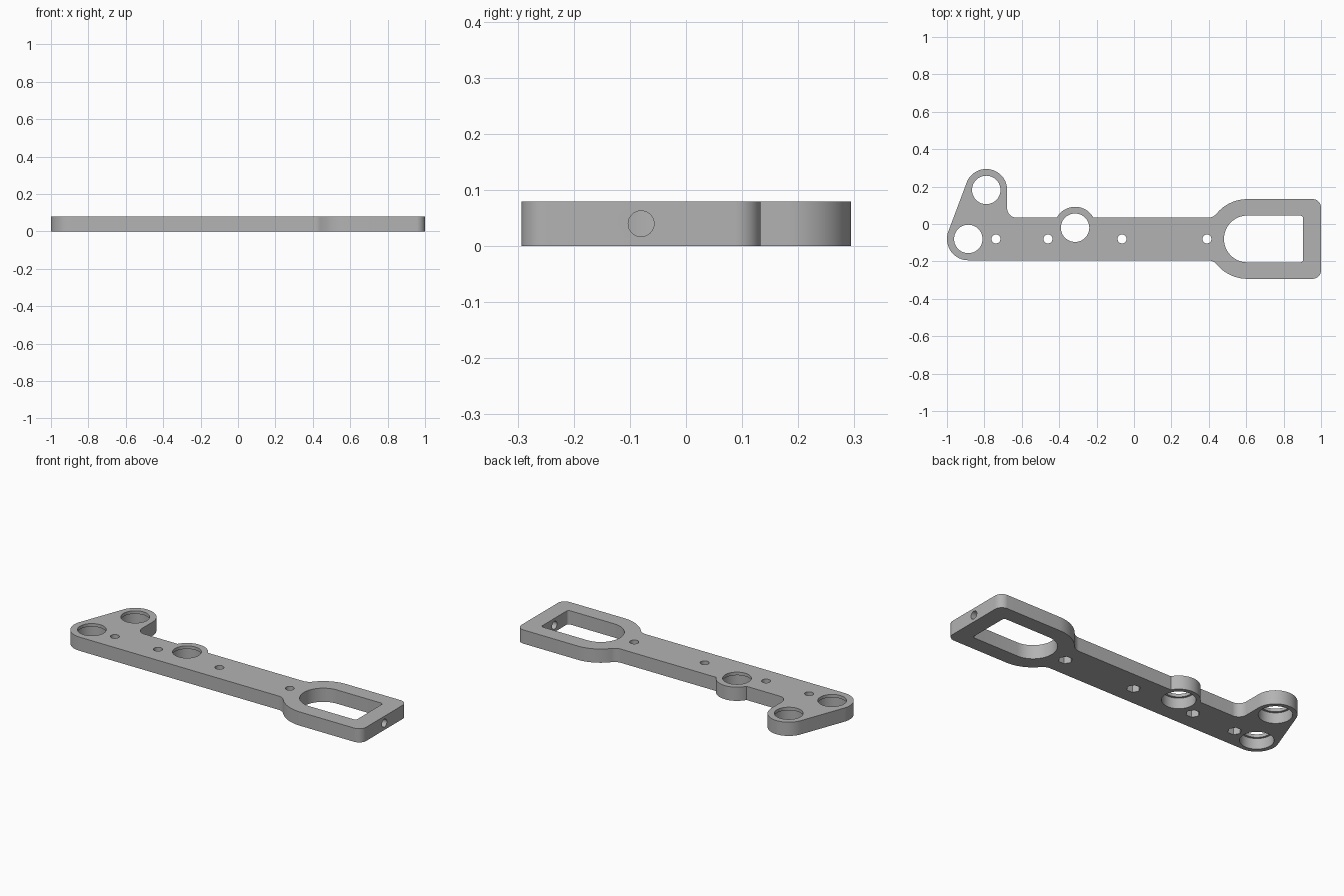
import bpy
import bmesh
from math import radians, cos, sin, asin, acos, atan2, degrees, hypot

if "Cube" in bpy.data.objects:
    bpy.data.objects.remove(bpy.data.objects["Cube"])

THICK = 0.08
AXIS = -0.08          # centre line of the arm
BAR = 0.114           # half width of the arm
FRAME = 0.213         # half width of the end frame
BOSS = 0.112          # outer radius of the bearing bosses

grey = bpy.data.materials.new("light grey")
grey.use_nodes = True
colour = (0.45, 0.45, 0.45, 1)
grey.diffuse_color = colour
grey.node_tree.nodes["Principled BSDF"].inputs["Base Color"].default_value = colour


def arc(cx, cy, r, start, end, steps=16):
    return [(cx + r * cos(radians(start + (end - start) * i / steps)),
             cy + r * sin(radians(start + (end - start) * i / steps)))
            for i in range(steps + 1)]


def prism(name, points, z0, z1):
    bm = bmesh.new()
    face = bm.faces.new([bm.verts.new((x, y, z0)) for x, y in points])
    top = bmesh.ops.extrude_face_region(bm, geom=[face])["geom"]
    bmesh.ops.translate(bm, vec=(0, 0, z1 - z0),
                        verts=[v for v in top if isinstance(v, bmesh.types.BMVert)])
    bmesh.ops.recalc_face_normals(bm, faces=bm.faces)
    mesh = bpy.data.meshes.new(name)
    bm.to_mesh(mesh)
    bm.free()
    obj = bpy.data.objects.new(name, mesh)
    bpy.context.collection.objects.link(obj)
    return obj


def circle(x, y, r, sides=64):
    return arc(x, y, r, 0, 360, sides)[:-1]


# Bearing bosses
low, high, middle = (-0.886, AXIS), (-0.79, 0.182), (-0.315, -0.02)
slant = degrees(atan2(high[1] - low[1], high[0] - low[0])) + 90

# Shoulder blending the arm into the frame
frame_x, blend = 0.606, 0.061
blend_x = frame_x - ((FRAME + blend) ** 2 - (BAR + blend) ** 2) ** 0.5
turn = degrees(atan2(BAR + blend, frame_x - blend_x))
bar_top = AXIS + BAR
rise = degrees(asin((bar_top - middle[1]) / BOSS))
corner = 0.045

# Outer profile, counter-clockwise
outline = (
    arc(*low, BAR, slant, 270, 24)
    + arc(blend_x, AXIS - BAR - blend, blend, 90, turn)
    + arc(frame_x, AXIS, FRAME, 180 + turn, 270)
    + arc(1 - corner, AXIS - FRAME + corner, corner, 270, 360)
    + arc(1 - corner, AXIS + FRAME - corner, corner, 0, 90)
    + arc(frame_x, AXIS, FRAME, 90, 180 - turn)
    + arc(blend_x, bar_top + blend, blend, -turn, -90)
    + arc(*middle, BOSS, rise, 180 - rise, 32)
    + arc(high[0] + BOSS + 0.05, bar_top + 0.05, 0.05, 270, 180)
    + arc(*high, BOSS, 0, slant, 32)
)
arm = prism("linkage_arm", outline, 0, THICK)
arm.data.materials.append(grey)
cutters = []

# Bearing seats: wide bore below, thin retaining lip on top
for x, y in (low, high, middle):
    cutters.append(prism("lip_cutter", circle(x, y, 0.076), -0.1, 0.2))
    cutters.append(prism("seat_cutter", circle(x, y, 0.088), -0.1, 0.062))

# Screw holes with hexagonal nut pockets underneath
for x in (-0.738, -0.46, -0.064, 0.39):
    cutters.append(prism("screw_cutter", circle(x, AXIS, 0.024, 32), -0.1, 0.2))
    cutters.append(prism("nut_cutter", circle(x, AXIS, 0.037, 6), -0.1, 0.04))

# Frame window, rounded on the arm side
window, right, tight = 0.125, 0.904, 0.015
cutters.append(prism("window_cutter",
                     arc(frame_x, AXIS, window, 90, 270, 40)
                     + arc(right - tight, AXIS - window + tight, tight, 270, 360, 6)
                     + arc(right - tight, AXIS + window - tight, tight, 0, 90, 6),
                     -0.1, 0.2))

# Cross hole through the end wall
end_hole = prism("end_hole_cutter", circle(0, 0, 0.023, 32), -0.15, 0.15)
end_hole.rotation_euler.y = radians(90)
end_hole.location = (0.96, AXIS, THICK / 2)
cutters.append(end_hole)

bpy.context.view_layer.objects.active = arm
arm.select_set(True)
for cutter in cutters:
    cutter.hide_render = True
    mod = arm.modifiers.new("cut", "BOOLEAN")
    mod.operation = "DIFFERENCE"
    mod.solver = "EXACT"
    mod.object = cutter
    bpy.ops.object.modifier_apply(modifier=mod.name)
    bpy.data.objects.remove(cutter)

bpy.ops.object.select_all(action="DESELECT")
arm.select_set(True)
bpy.ops.object.shade_smooth_by_angle(angle=radians(30))
